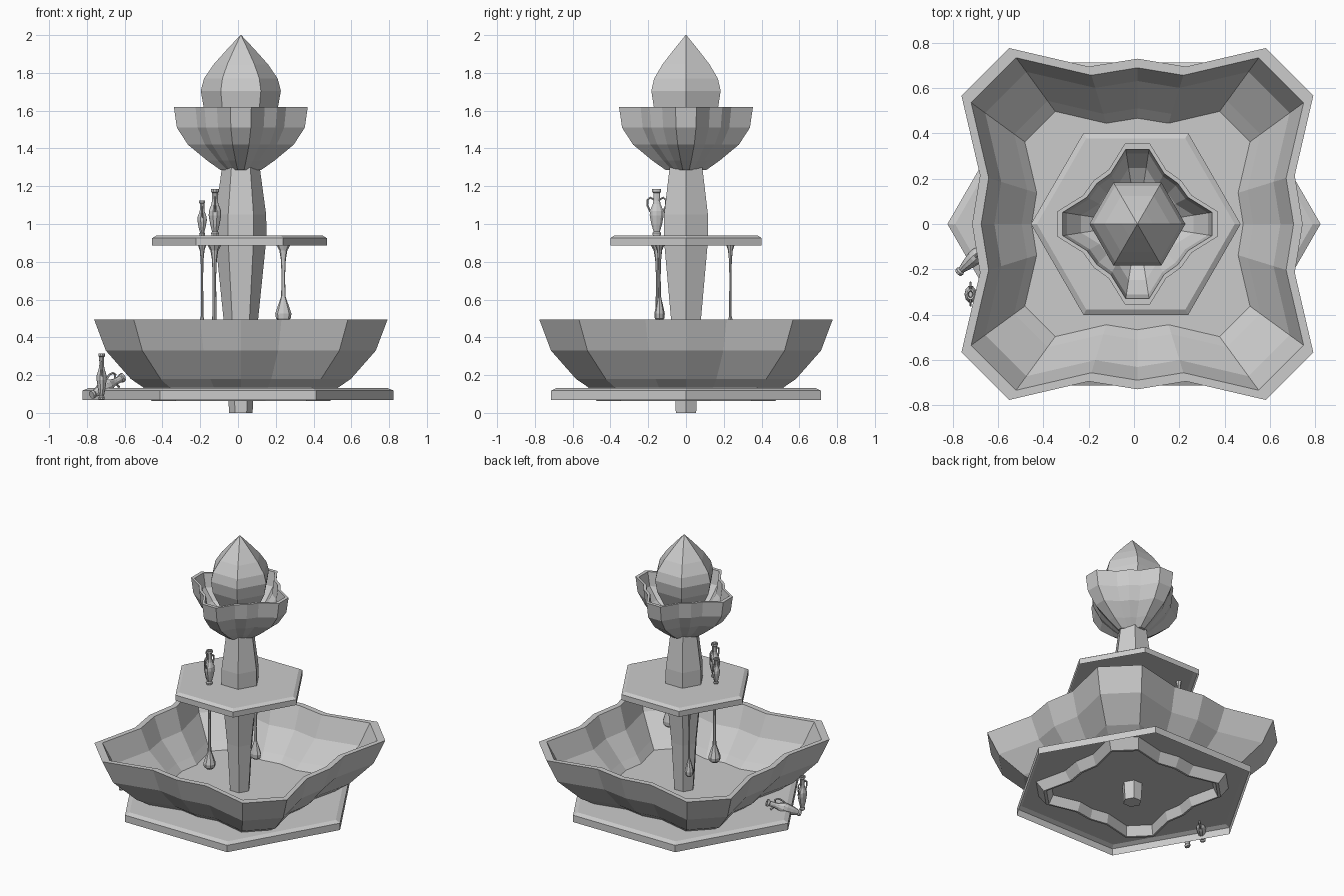
import bpy, bmesh
from math import cos, sin, pi
from mathutils import Vector, Matrix

if "Cube" in bpy.data.objects:
    bpy.data.objects.remove(bpy.data.objects["Cube"])

CX = 0.015  # shared axis of the tiers


def loft(bm, rings, cap_start=True, cap_end=True):
    rows = [[bm.verts.new(p) for p in r] for r in rings]
    n = len(rows[0])
    for a, b in zip(rows, rows[1:]):
        for i in range(n):
            j = (i + 1) % n
            bm.faces.new((a[i], a[j], b[j], b[i]))
    if cap_start:
        bm.faces.new(rows[0][::-1])
    if cap_end:
        bm.faces.new(rows[-1])


def circle(r, z, n, start=0.0):
    return [(r * cos(start + 2 * pi * i / n), r * sin(start + 2 * pi * i / n), z)
            for i in range(n)]


def finish(bm, name, matrix, normals=True):
    if normals:
        bmesh.ops.recalc_face_normals(bm, faces=bm.faces[:])
    me = bpy.data.meshes.new(name)
    bm.to_mesh(me)
    bm.free()
    ob = bpy.data.objects.new(name, me)
    ob.matrix_world = matrix
    bpy.context.collection.objects.link(ob)
    return ob


def lathe(name, profile, n, loc=(0, 0, 0), caps=(True, True), depth=1.0):
    bm = bmesh.new()
    loft(bm, [circle(r, z, n) for r, z in profile], *caps)
    return finish(bm, name, Matrix.Translation(loc) @ Matrix.Diagonal((1, depth, 1, 1)), all(caps))


# four-cornered scalloped outline shared by both bowls
QUARTER = [(0.73, 0), (0.695, 0.215), (0.777, 0.567), (0.567, 0.777), (0.215, 0.695)]
OUTLINE = []
for k in range(4):
    for x, y in QUARTER:
        for _ in range(k):
            x, y = -y, x
        OUTLINE.append((x, y))


def bowl(name, profile, size, turn):
    bm = bmesh.new()
    loft(bm, [[(x * s * size, y * s * size, z) for x, y in OUTLINE] for s, z in profile])
    finish(bm, name, Matrix.Translation((CX, 0, 0)) @ Matrix.Rotation(turn, 4, 'Z'))


# lower bowl has a hollow foot ring under its floor
bowl("lower_bowl", [(0.56, 0.13), (0.59, 0.064), (0.61, 0.064), (0.665, 0.135), (0.75, 0.18),
                    (0.92, 0.33), (1, 0.495), (0.945, 0.495), (0.865, 0.34), (0.70, 0.20),
                    (0.64, 0.155)], 1, 0)
bowl("upper_bowl", [(0.30, 1.285), (0.50, 1.335), (0.79, 1.42), (0.955, 1.51), (1, 1.62),
                    (0.93, 1.62), (0.88, 1.52), (0.70, 1.44), (0.38, 1.37)], 0.373, pi / 4)

# hexagonal slabs, open underneath
lathe("base_slab", [(0.824, 0.068), (0.824, 0.118), (0.79, 0.132)], 6, caps=(False, True))
lathe("middle_slab", [(0.463, 0.885), (0.463, 0.925), (0.437, 0.94)], 6,
      (0.008, 0, 0), caps=(False, True))

# central column and bud finial
lathe("column", [(0.062, 0), (0.092, 0.5), (0.136, 0.93), (0.134, 1.05), (0.10, 1.30)],
      6, (CX, 0, 0))
lathe("bud", [(0.06, 1.38), (0.13, 1.48), (0.197, 1.62), (0.212, 1.705), (0.195, 1.77),
              (0.144, 1.845), (0.068, 1.93), (0.002, 2.0)], 6, (CX, 0, 0))

# water drips hanging from the middle slab: x, y, lowest z, bulb radius, stem scale, depth
for i, (x, y, low, r, s, d) in enumerate([(0.24, -0.14, 0.485, 0.043, 1.0, 0.65),
                                          (-0.125, -0.15, 0.32, 0.042, 1.0, 1.0),
                                          (-0.19, 0.235, 0.38, 0.03, 0.6, 1.0)]):
    lathe(f"drip_{i + 1}", [(r * 0.5, low), (r * 0.9, low + 0.015), (r, low + 0.04),
                            (r * 0.65, low + 0.085), (0.012 * s, low + 0.13), (0.009 * s, 0.72),
                            (0.013 * s, 0.81), (0.021 * s, 0.86), (0.038 * s, 0.89)],
          8, (x, y, 0), depth=d)


def jug(name, matrix):
    bm = bmesh.new()
    # body, neck and hollow mouth
    body = [(0.022, 0), (0.024, 0.012), (0.018, 0.02), (0.03, 0.06), (0.039, 0.105),
            (0.038, 0.13), (0.022, 0.165), (0.018, 0.185), (0.019, 0.225), (0.025, 0.23),
            (0.025, 0.245), (0.016, 0.245), (0.012, 0.20)]
    loft(bm, [[(x * 0.85, y, z) for x, y, z in circle(r, z, 10)] for r, z in body])
    # pair of looped handles
    for side in (-1, 1):
        path = [(0.016, 0.19), (0.035, 0.20), (0.049, 0.187), (0.050, 0.16), (0.034, 0.125)]
        rings = []
        for i, (y, z) in enumerate(path):
            a, b = path[max(i - 1, 0)], path[min(i + 1, 4)]
            t = Vector((0, b[0] - a[0], b[1] - a[1])).normalized()
            nrm = Vector((0, -t.z, t.y))
            rings.append([Vector((0.006 * cos(q * pi / 3),
                                  side * (y + 0.006 * sin(q * pi / 3) * nrm.y),
                                  z + 0.006 * sin(q * pi / 3) * nrm.z)) for q in range(6)])
        loft(bm, rings)
    finish(bm, name, matrix)


# jugs on the middle slab and around the base
T = Matrix.Translation
jug("slab_jug_large", T((-0.122, -0.155, 0.94)))
jug("slab_jug_small", T((-0.19, -0.075, 0.94)) @ Matrix.Scale(0.75, 4))
jug("ground_jug_standing", T((-0.722, -0.31, 0.07)) @ Matrix.Diagonal((0.8, 1, 1, 1)))
lean = Vector((0.16, 0.15, 0.09)).to_track_quat('Z', 'Y').to_matrix().to_4x4()
jug("ground_jug_fallen", T((-0.775, -0.215, 0.095)) @ lean)
